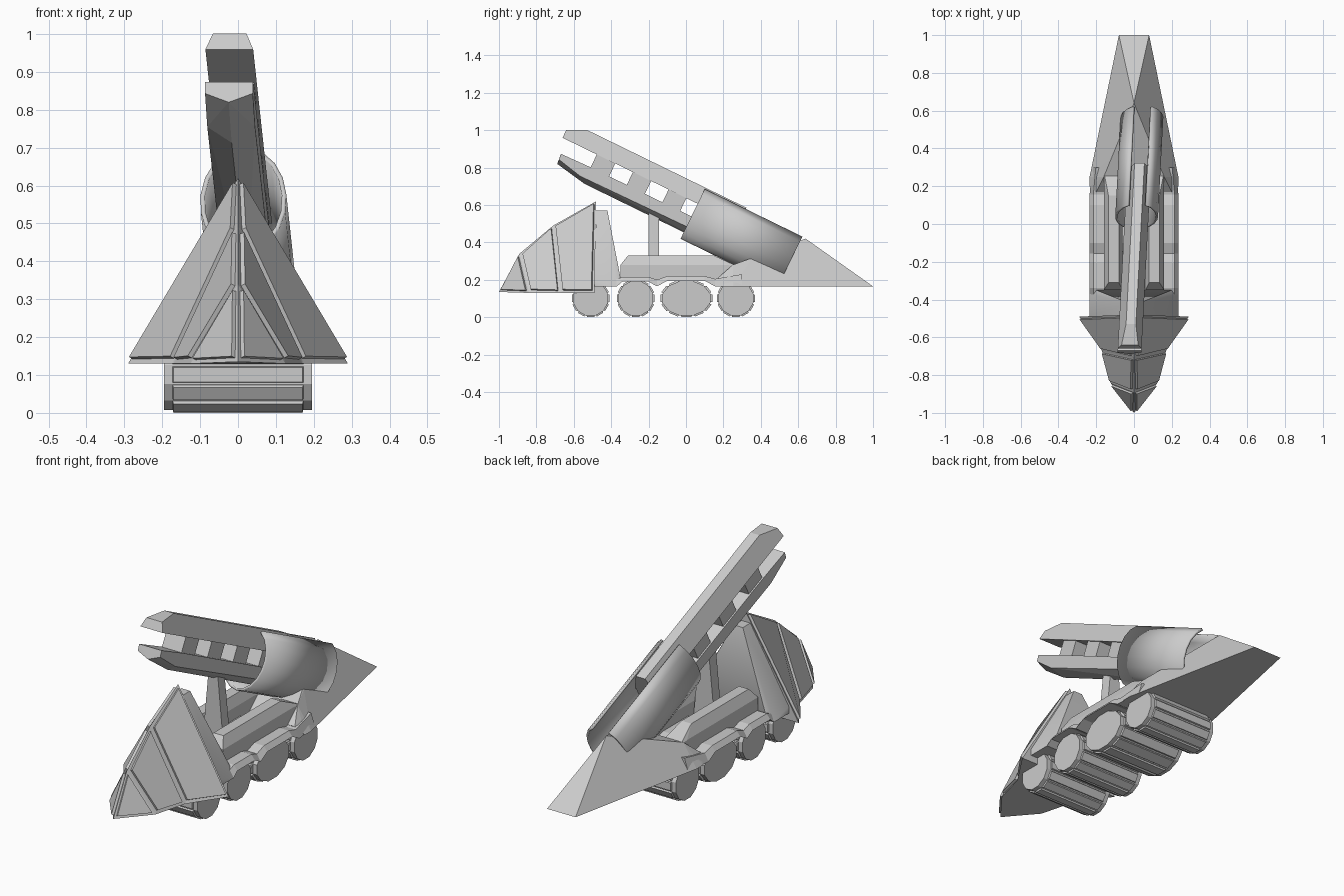
import bpy, bmesh, math
from mathutils import Matrix

if "Cube" in bpy.data.objects:
    bpy.data.objects.remove(bpy.data.objects["Cube"])

PITCH = math.radians(26)
CP, SP = math.cos(PITCH), math.sin(PITCH)


def finish(name, bm):
    bmesh.ops.recalc_face_normals(bm, faces=bm.faces[:])
    me = bpy.data.meshes.new(name)
    bm.to_mesh(me)
    bm.free()
    ob = bpy.data.objects.new(name, me)
    bpy.context.collection.objects.link(ob)
    return ob


def smooth(ob, angle):
    bpy.ops.object.select_all(action='DESELECT')
    ob.select_set(True)
    bpy.context.view_layer.objects.active = ob
    bpy.ops.object.shade_smooth_by_angle(angle=math.radians(angle))


def hull(name, pts):
    bm = bmesh.new()
    for p in pts:
        bm.verts.new(p)
    bmesh.ops.convex_hull(bm, input=bm.verts[:])
    loose = [v for v in bm.verts if not v.link_faces]
    bmesh.ops.delete(bm, geom=loose, context='VERTS')
    bmesh.ops.dissolve_limit(bm, angle_limit=0.02, verts=bm.verts[:], edges=bm.edges[:])
    return finish(name, bm)


def both(pts):
    return [(s * x, y, z) for x, y, z in pts for s in (1, -1)]


def tilt(x, u, v):
    """Launcher space (across, forward along rail, up from rail) to world."""
    y, z = -CP * u + SP * v, SP * u + CP * v
    return (x + 0.012 + 0.053 * y, y, z)


def rail(name, pts):
    return hull(name, [tilt(*p) for p in both(pts)])


# Faceted cab with raised armour panels
bm = bmesh.new()
ridge = [bm.verts.new((0, y, z)) for y, z in ((-1, .135), (-.89, .34), (-.71, .49), (-.48, .62))]
panels, sides = [], []
for s in (1, -1):
    base = [bm.verts.new((s * x, y, .13)) for x, y in ((.125, -.84), (.17, -.67), (.29, -.49))]
    sides.append(base)
    panels.append(bm.faces.new((ridge[0], base[0], ridge[1])))
    for i in (0, 1):
        panels.append(bm.faces.new((ridge[i + 1], base[i], base[i + 1], ridge[i + 2])))
r, l = sides
bm.faces.new((r[2], l[2], ridge[3]))
bm.faces.new([ridge[0]] + r + l[::-1])
bmesh.ops.recalc_face_normals(bm, faces=bm.faces[:])
bmesh.ops.inset_individual(bm, faces=panels, thickness=0.02)
bmesh.ops.inset_individual(bm, faces=panels, thickness=0.001, depth=0.012)
finish("cab", bm)

# Flared back of the cab
neck = hull("cab_back", both([(.025, -.48, .57), (.025, -.42, .57), (.05, -.48, .5),
                              (.12, -.385, .36), (.2, -.35, .21), (.235, -.49, .2),
                              (.235, -.37, .165), (.235, -.49, .165)]))
smooth(neck, 40)

# Chassis with fender arches: lower edge wide, upper edge narrower
lower = [(-.5, .165), (-.37, .165), (-.34, .19), (-.2, .19), (-.155, .165),
         (-.1, .195), (.1, .195), (.155, .165), (.3, .165)]
upper = [(-.5, .2), (-.38, .2), (-.34, .215), (-.2, .215), (-.155, .2),
         (-.1, .22), (.1, .22), (.155, .205), (.3, .23)]
bm = bmesh.new()
rings = []
for (y0, z0), (y1, z1) in zip(lower, upper):
    w = .235 if y0 < .25 else .222
    rings.append([bm.verts.new(p) for p in ((-w, y0, z0), (w, y0, z0), (w - .02, y1, z1), (.02 - w, y1, z1))])
for a, b in zip(rings, rings[1:]):
    for i in range(4):
        j = (i + 1) % 4
        bm.faces.new((a[i], a[j], b[j], b[i]))
bm.faces.new(rings[0])
bm.faces.new(rings[-1])
finish("chassis", bm)

# Wedge tail
hull("tail", both([(.235, .2, .165), (.235, .25, .165), (.08, 1, .165),
                   (.16, .25, .28), (.125, .35, .31), (.2, .17, .21)]) + [(0, .64, .42)])

# Wheel rollers with raised treads
for n, (y, stretch) in enumerate(((-.51, 1), (-.268, 1), (.002, 1.38), (.267, 1))):
    bm = bmesh.new()
    bmesh.ops.create_cone(bm, cap_ends=True, segments=12, radius1=.096, radius2=.096, depth=.39)
    bmesh.ops.rotate(bm, verts=bm.verts[:], matrix=Matrix.Rotation(math.radians(15), 3, 'Z'))
    tread = [f for f in bm.faces if len(f.verts) == 4]
    bmesh.ops.inset_individual(bm, faces=tread, thickness=0.005)
    for f in tread:
        for v in f.verts:
            v.co.z *= .9
    bmesh.ops.inset_individual(bm, faces=tread, thickness=0.003, depth=0.008)
    bmesh.ops.rotate(bm, verts=bm.verts[:], matrix=Matrix.Rotation(math.radians(90), 3, 'Y'))
    bmesh.ops.scale(bm, verts=bm.verts[:], vec=(1, stretch, 1))
    bmesh.ops.translate(bm, verts=bm.verts[:], vec=(0, y, .101))
    finish("wheel_%d" % (n + 1), bm)

# Side pods on the deck
for s, side in ((1, "right"), (-1, "left")):
    pts = []
    for y, z, a, b in ((-.35, .2, .06, .16), (-.35, .28, .06, .16), (-.31, .33, .08, .135),
                       (.15, .33, .08, .135), (.22, .28, .06, .16), (.28, .27, .06, .16), (.28, .2, .06, .16)):
        pts += [(s * a, y, z), (s * b, y, z)]
    hull("pod_" + side, pts)

# Tapered support mast
hull("mast", both([(.06, -.2, .2), (.06, -.145, .2), (.025, -.2, .58), (.025, -.145, .56)]))

# Launcher rails and the blocks between them
rail("upper_rail", [(.063, -.034, .573), (.026, -.034, .668), (.026, .915, .668),
                    (.044, 1.014, .62), (.063, 1.014, .573), (.063, .813, .573)])
rail("lower_rail", [(.063, -.034, .497), (.063, -.034, .44), (0, -.034, .403), (0, .8, .403),
                    (.063, .84, .43), (0, .978, .435), (.063, .98, .46), (.063, .984, .492),
                    (.063, .81, .497)])
for n, (u0, u1) in enumerate(((.70, .81), (.487, .595), (.277, .383), (-.034, .172))):
    rail("rail_block_%d" % (n + 1), [(.055, u, v) for u in (u0, u1) for v in (.48, .59)])

# Curved launcher sleeve, open along the top
bm = bmesh.new()
prev = None
for i in range(17):
    a = math.radians(-155 + 310 * i / 16)
    x, v = .108 * math.sin(a), .52 - .15 * math.cos(a)
    cur = [bm.verts.new(tilt(x, u, v)) for u in (-.37, .21)]
    if prev:
        bm.faces.new((prev[0], cur[0], cur[1], prev[1]))
    prev = cur
sleeve = finish("launcher_sleeve", bm)
mod = sleeve.modifiers.new("thickness", 'SOLIDIFY')
mod.thickness = .012
mod.offset = 0
smooth(sleeve, 40)
